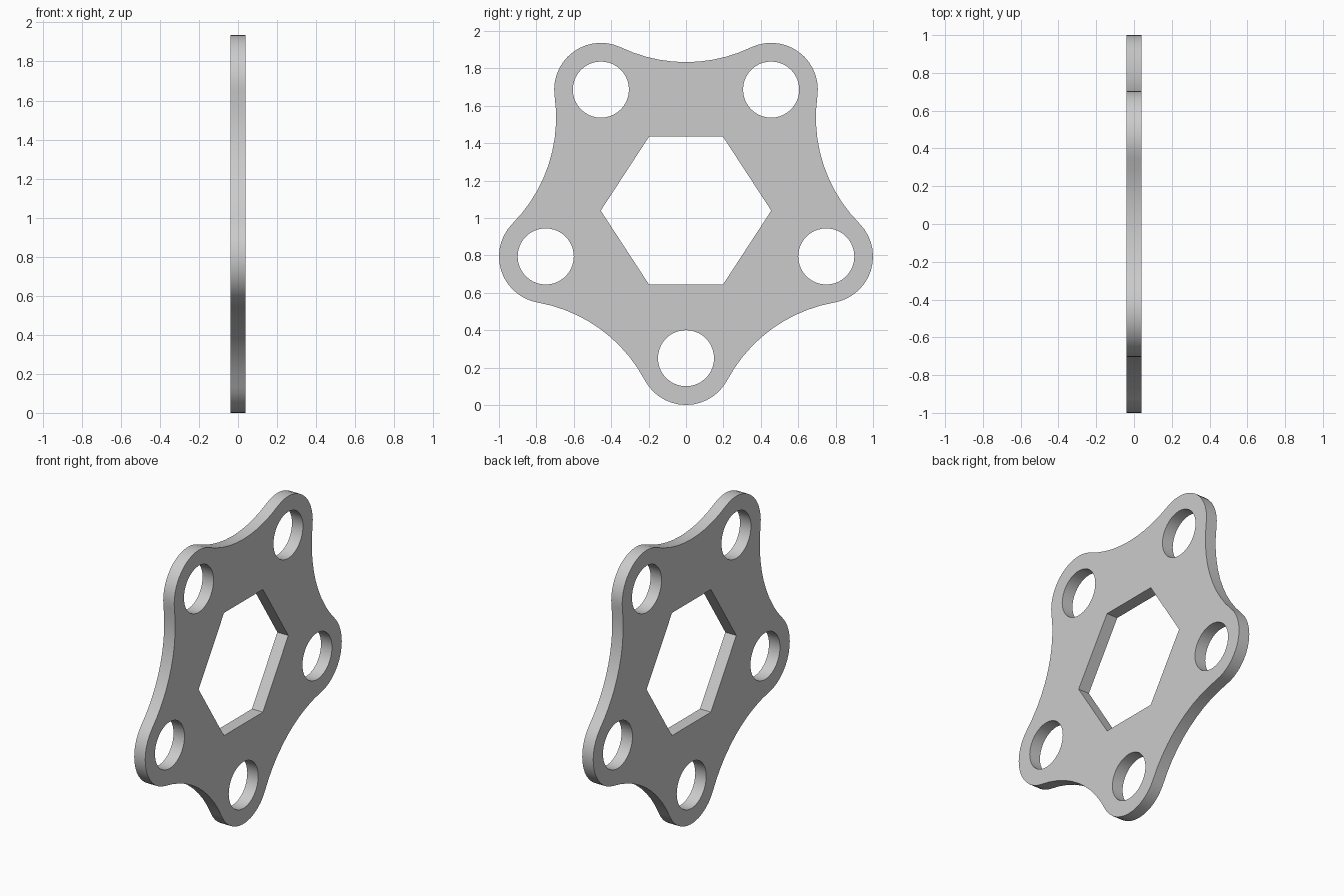
import bpy, bmesh
from math import sin, cos, pi, tau, atan2, radians, sqrt
from mathutils import Vector

if "Cube" in bpy.data.objects:
    bpy.data.objects.remove(bpy.data.objects["Cube"])

HALF = 0.039              # half thickness
LOBE, VALLEY, HOLE = 0.25, 0.806, 0.15
lobes = [Vector(p) for p in ((0, .25), (.75, .794), (.455, 1.686),
                             (-.455, 1.686), (-.75, .794))]
n = len(lobes)


def arc(c, r, a0, a1, steps):
    return [c + r * Vector((cos(a0 + (a1 - a0) * k / steps),
                            sin(a0 + (a1 - a0) * k / steps)))
            for k in range(steps + 1)]


def angle(a, b):
    return atan2(b.y - a.y, b.x - a.x)


# Centres of the concave arcs that join neighbouring lobes tangentially
valleys = []
for i in range(n):
    a, b = lobes[i], lobes[(i + 1) % n]
    d = (b - a).normalized()
    reach = sqrt((LOBE + VALLEY) ** 2 - ((b - a).length / 2) ** 2)
    valleys.append((a + b) / 2 + Vector((d.y, -d.x)) * reach)

# Outer outline: lobe arc then valley arc, five times
outline = []
for i in range(n):
    a, b = lobes[i], lobes[(i + 1) % n]
    a0, a1 = angle(a, valleys[i - 1]), angle(a, valleys[i])
    outline += arc(a, LOBE, a0, a0 + (a1 - a0) % tau, 14)
    v0, v1 = angle(valleys[i], a), angle(valleys[i], b)
    outline += arc(valleys[i], VALLEY, v0, v0 - (v0 - v1) % tau, 10)[1:-1]

# Inner cutouts: five round holes and the central hexagon
loops = [outline] + [arc(c, HOLE, 0, tau, 40)[:-1] for c in lobes]
loops.append([Vector((y, 1.039 + z)) for y, z in
              ((.456, 0), (.198, .395), (-.198, .395),
               (-.456, 0), (-.198, -.395), (.198, -.395))])

# Fill the profile and extrude it along x
bm = bmesh.new()
edges = []
for loop in loops:
    vs = [bm.verts.new((-HALF, p.x, p.y)) for p in loop]
    edges += [bm.edges.new((vs[k - 1], vs[k])) for k in range(len(vs))]
bmesh.ops.triangle_fill(bm, edges=edges, use_beauty=True, normal=(1, 0, 0))
res = bmesh.ops.extrude_face_region(bm, geom=bm.faces[:], use_keep_orig=True)
top = [g for g in res["geom"] if isinstance(g, bmesh.types.BMVert)]
bmesh.ops.translate(bm, verts=top, vec=(2 * HALF, 0, 0))
bmesh.ops.recalc_face_normals(bm, faces=bm.faces[:])

mesh = bpy.data.meshes.new("five_lobed_plate")
bm.to_mesh(mesh)
bm.free()
plate = bpy.data.objects.new("five_lobed_plate", mesh)
bpy.context.collection.objects.link(plate)
bpy.context.view_layer.objects.active = plate
plate.select_set(True)
bpy.ops.object.shade_smooth_by_angle(angle=radians(30))
